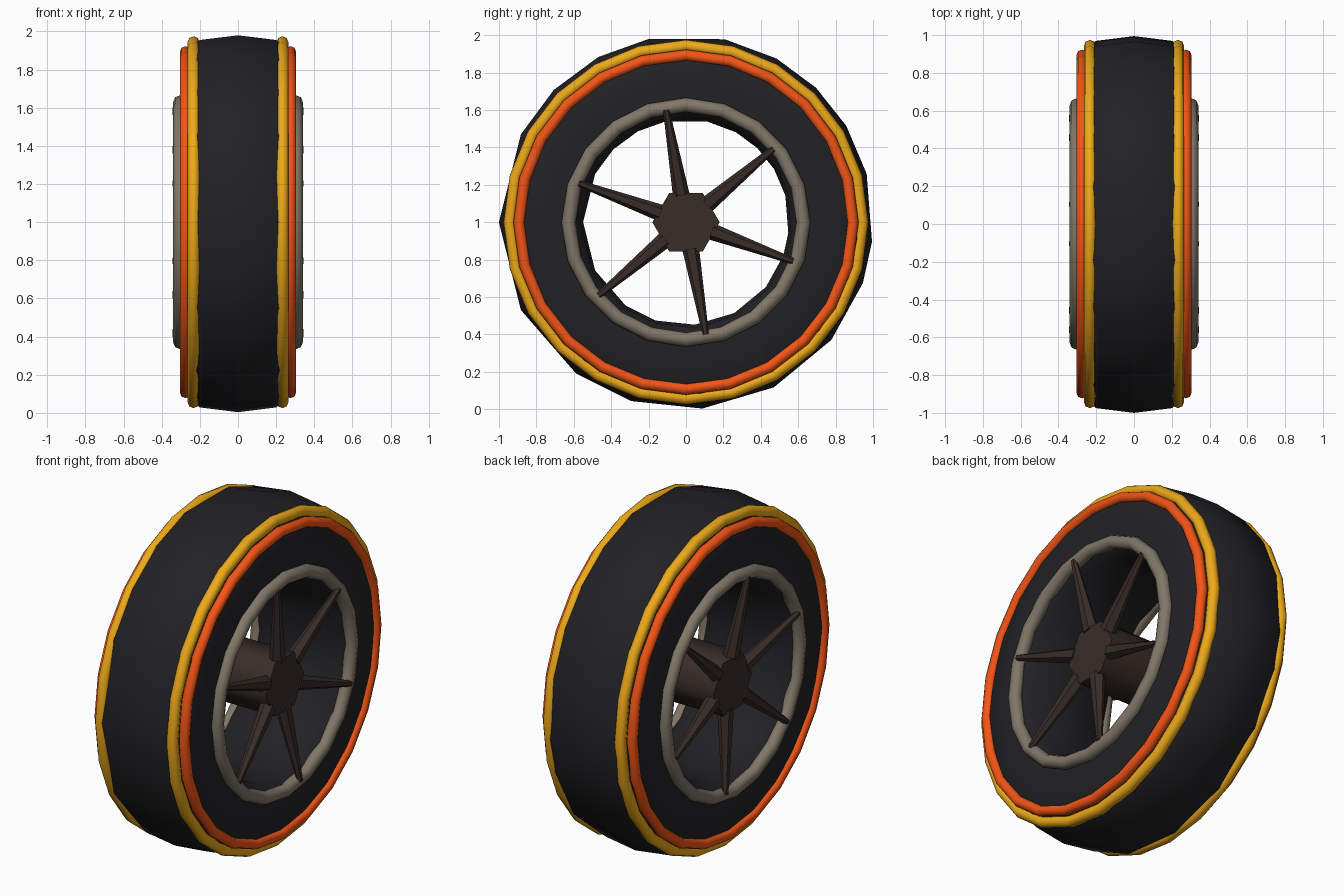
import bpy, bmesh
from math import radians, sin, cos, pi
from mathutils import Vector

if "Cube" in bpy.data.objects:
    bpy.data.objects.remove(bpy.data.objects["Cube"])


def material(name, rgb):
    m = bpy.data.materials.new(name)
    m.diffuse_color = (*rgb, 1)
    m.use_nodes = True
    m.node_tree.nodes["Principled BSDF"].inputs["Base Color"].default_value = m.diffuse_color
    return m


RUBBER = material("rubber", (0.016, 0.015, 0.018))
YELLOW = material("yellow", (0.85, 0.40, 0.01))
ORANGE = material("orange", (0.90, 0.09, 0.008))
GREY = material("warm_grey", (0.22, 0.185, 0.14))
BROWN = material("brown", (0.04, 0.026, 0.022))
CENTRE = Vector((0, 0, 1))


def finish(name, bm, mat, angle=40):
    bmesh.ops.recalc_face_normals(bm, faces=bm.faces)
    me = bpy.data.meshes.new(name)
    bm.to_mesh(me)
    bm.free()
    ob = bpy.data.objects.new(name, me)
    bpy.context.collection.objects.link(ob)
    me.materials.append(mat)
    bpy.ops.object.select_all(action='DESELECT')
    ob.select_set(True)
    bpy.context.view_layer.objects.active = ob
    bpy.ops.object.shade_smooth_by_angle(angle=radians(angle))
    return ob


def lathe(name, profile, angles, mat, angle=40):
    """Sweep a closed (x, radius) profile round the wheel axis."""
    bm = bmesh.new()
    rings = [[bm.verts.new(CENTRE + Vector((x, r * cos(a), r * sin(a))))
              for x, r in profile] for a in angles]
    n = len(profile)
    for i, ring in enumerate(rings):
        nxt = rings[(i + 1) % len(rings)]
        for j in range(n):
            k = (j + 1) % n
            bm.faces.new((ring[j], ring[k], nxt[k], nxt[j]))
    return finish(name, bm, mat, angle)


def hoop(name, x, radius, tube, count, mat):
    profile = [(x + tube * cos(2 * pi * i / 8), radius + tube * sin(2 * pi * i / 8))
               for i in range(8)]
    lathe(name, profile, [2 * pi * i / count for i in range(count)], mat, 60)


# tyre: slightly uneven hand-cut facets, crowned tread, open centre
facets = [radians(a) for a in (15, 31, 46, 61, 78, 101.5, 118, 135, 152, 180,
                               208, 234, 253, 275, 298, 321, 341, 354)]
half = [(0.2, 0.975), (0.245, 0.94), (0.28, 0.88), (0.292, 0.75),
        (0.29, 0.61), (0.24, 0.565)]
tyre = [(0, 1.0)] + half + [(0, 0.55)] + [(-x, r) for x, r in reversed(half)]
lathe("tyre", tyre, facets, RUBBER)

# coloured hoops on both sides
for side, s in (("right", 1), ("left", -1)):
    hoop(f"outer_band_{side}", s * 0.233, 0.943, 0.032, 24, YELLOW)
    hoop(f"inner_band_{side}", s * 0.275, 0.893, 0.03, 24, ORANGE)
    hoop(f"rim_{side}", s * 0.303, 0.628, 0.038, 20, GREY)

# six-sided hub
bm = bmesh.new()
ends = [[bm.verts.new(CENTRE + Vector((x, 0.18 * cos(i * pi / 3), 0.18 * sin(i * pi / 3))))
         for i in range(6)] for x in (-0.305, 0.305)]
for e in ends:
    bm.faces.new(e)
for i in range(6):
    k = (i + 1) % 6
    bm.faces.new((ends[0][i], ends[0][k], ends[1][k], ends[1][i]))
finish("hub", bm, BROWN, 65)

# tapered spokes, six per side
for side, s in (("right", 1), ("left", -1)):
    for n in range(6):
        a = radians(40 + 60 * n)
        out = Vector((0, cos(a), sin(a)))
        across = Vector((0, -sin(a), cos(a)))
        axis = Vector((1, 0, 0))
        bm = bmesh.new()
        loops = []
        for r, x, size in ((0.145, 0.275, 0.045), (0.61, 0.33, 0.017)):
            loops.append([bm.verts.new(CENTRE + out * r + across * size * cos(i * pi / 3)
                                       + axis * s * (x + size * sin(i * pi / 3)))
                          for i in range(6)])
        for lp in loops:
            bm.faces.new(lp)
        for i in range(6):
            k = (i + 1) % 6
            bm.faces.new((loops[0][i], loops[0][k], loops[1][k], loops[1][i]))
        finish(f"spoke_{side}_{n + 1}", bm, BROWN)
